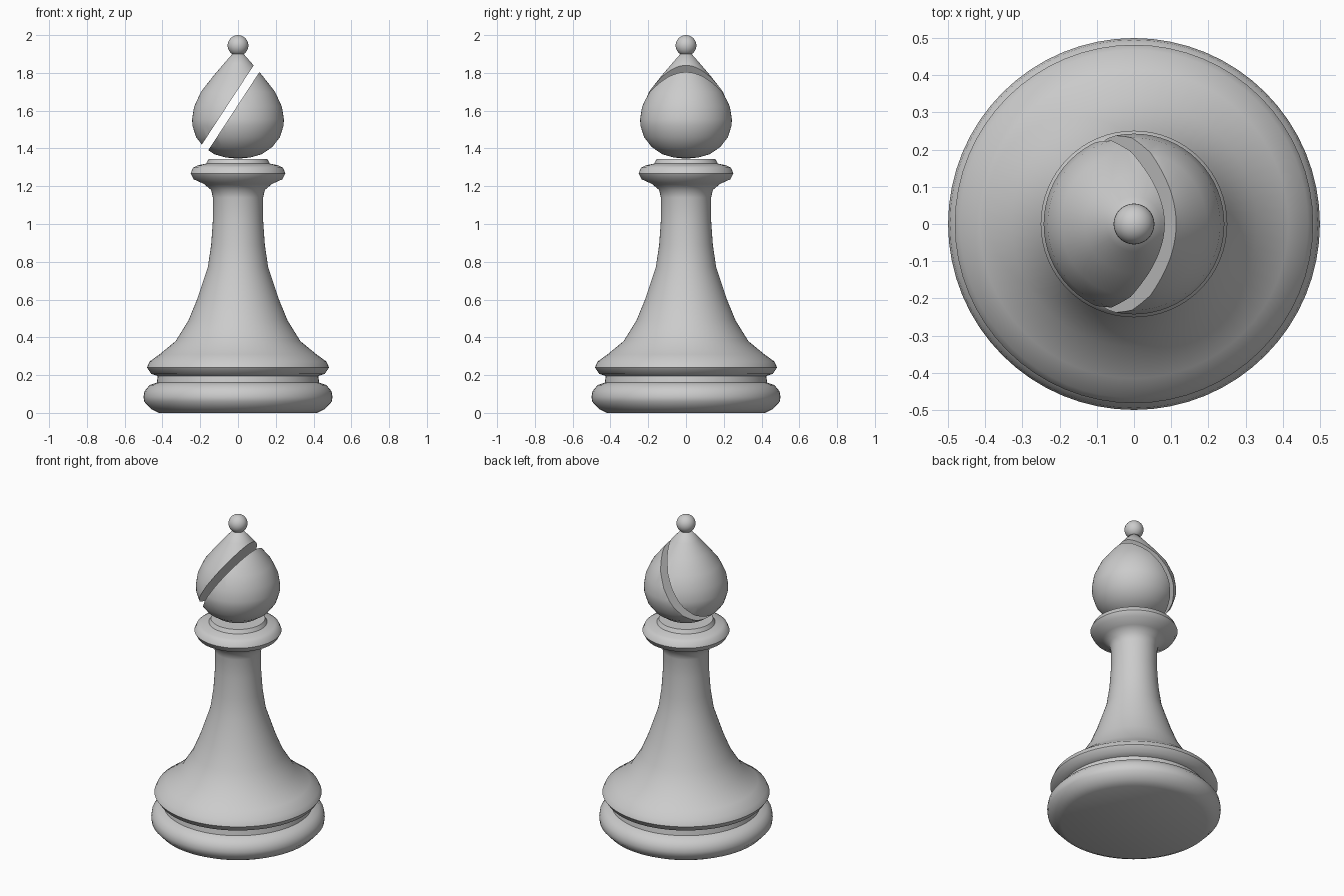
import bpy, bmesh, math
from mathutils import Vector

if "Cube" in bpy.data.objects:
    bpy.data.objects.remove(bpy.data.objects["Cube"])


def select_only(ob):
    bpy.ops.object.select_all(action='DESELECT')
    ob.select_set(True)
    bpy.context.view_layer.objects.active = ob


def lathe(name, profile, steps=64):
    """Revolve (radius, height) points around the z axis."""
    bm = bmesh.new()
    verts = [bm.verts.new((r, 0, z)) for r, z in profile]
    edges = [bm.edges.new(pair) for pair in zip(verts, verts[1:])]
    bmesh.ops.spin(bm, geom=verts + edges, cent=(0, 0, 0), axis=(0, 0, 1),
                   angle=math.tau, steps=steps, use_duplicate=False)
    bmesh.ops.remove_doubles(bm, verts=bm.verts, dist=0.0005)
    bmesh.ops.recalc_face_normals(bm, faces=bm.faces)
    mesh = bpy.data.meshes.new(name)
    bm.to_mesh(mesh)
    bm.free()
    ob = bpy.data.objects.new(name, mesh)
    bpy.context.collection.objects.link(ob)
    return ob


def smooth(ob, angle=45):
    select_only(ob)
    bpy.ops.object.shade_smooth_by_angle(angle=math.radians(angle))


# Base rings, flared stem and collar in one profile
body = lathe("body", [
    (0, 0), (0.42, 0), (0.46, 0.02), (0.497, 0.06), (0.5, 0.085), (0.495, 0.115),
    (0.467, 0.148), (0.43, 0.16), (0.425, 0.195), (0.46, 0.207), (0.482, 0.24),
    (0.468, 0.272), (0.415, 0.31), (0.33, 0.38), (0.262, 0.49), (0.217, 0.6),
    (0.16, 0.77), (0.142, 0.89), (0.133, 1.02), (0.133, 1.14), (0.142, 1.18),
    (0.18, 1.212), (0.235, 1.237), (0.251, 1.268), (0.238, 1.298), (0.215, 1.31),
    (0.168, 1.32), (0.156, 1.343), (0, 1.343)])
smooth(body)

# Teardrop head
head = lathe("head", [
    (0, 1.346), (0.065, 1.352), (0.127, 1.37), (0.182, 1.408), (0.222, 1.46),
    (0.241, 1.52), (0.243, 1.555), (0.232, 1.622), (0.196, 1.7), (0.132, 1.782),
    (0.074, 1.85), (0.03, 1.9), (0, 1.905)])

# Slanted slot through the whole head
bpy.ops.mesh.primitive_cube_add(size=1, location=(-0.038, 0, 1.614),
                                rotation=(0, math.radians(-56.8), 0))
cutter = bpy.context.object
cutter.name = "slot_cutter"
cutter.scale = (1.2, 1, 0.045)
cutter.hide_render = True
select_only(head)
cut = head.modifiers.new("slot", 'BOOLEAN')
cut.operation = 'DIFFERENCE'
cut.solver = 'EXACT'
cut.object = cutter
bpy.ops.object.modifier_apply(modifier=cut.name)
bpy.data.objects.remove(cutter)
smooth(head)

# Ball finial on the tip
bpy.ops.mesh.primitive_uv_sphere_add(segments=32, ring_count=16, radius=0.055,
                                     location=(0, 0, 1.945))
finial = bpy.context.object
finial.name = "finial"
smooth(finial)
